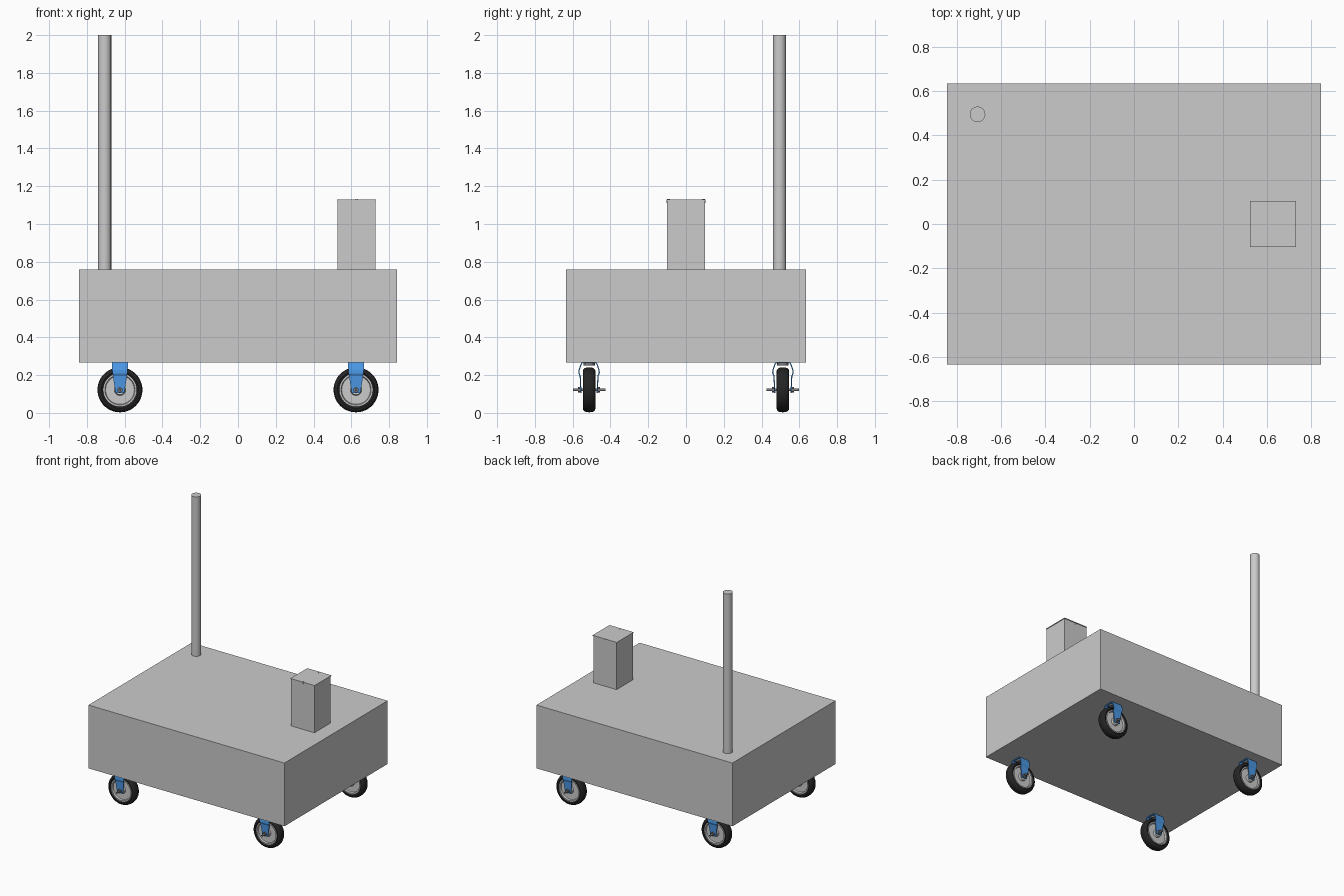
import bpy, math
from mathutils import Matrix

if "Cube" in bpy.data.objects:
    bpy.data.objects.remove(bpy.data.objects["Cube"])


def material(name, rgb):
    m = bpy.data.materials.new(name)
    m.diffuse_color = (*rgb, 1)
    m.use_nodes = True
    m.node_tree.nodes["Principled BSDF"].inputs["Base Color"].default_value = m.diffuse_color
    return m


BLUE = material("blue_paint", (0.07, 0.31, 0.78))
RUBBER = material("rubber", (0.018, 0.018, 0.018))
STEEL = material("dark_steel", (0.2, 0.2, 0.22))


def finish(name, mat=None, smooth=False):
    o = bpy.context.object
    o.name = name
    if mat:
        o.data.materials.append(mat)
    if smooth:
        bpy.ops.object.shade_smooth_by_angle(angle=math.radians(35))
    return o


def box(name, x, y, z):
    bpy.ops.mesh.primitive_cube_add(size=1)
    o = finish(name)
    spans = (x, y, z)
    o.data.transform(Matrix.Translation([sum(s) / 2 for s in spans])
                     @ Matrix.Diagonal([s[1] - s[0] for s in spans] + [1]))
    return o


def cylinder(name, r, depth, loc, along_y=False, sides=32, mat=None):
    bpy.ops.mesh.primitive_cylinder_add(
        radius=r, depth=depth, vertices=sides, location=loc,
        rotation=(math.pi / 2 if along_y else 0, 0, 0))
    return finish(name, mat, sides > 8)


def mesh_object(name, verts, faces, mat=None, smooth=False):
    me = bpy.data.meshes.new(name)
    me.from_pydata(verts, [], faces)
    o = bpy.data.objects.new(name, me)
    bpy.context.collection.objects.link(o)
    bpy.ops.object.select_all(action='DESELECT')
    o.select_set(True)
    bpy.context.view_layer.objects.active = o
    return finish(name, mat, smooth)


def ring(name, profile, loc, mat=None, n=48):
    """Spin a closed (radius, y) profile about the y axis."""
    k = len(profile)
    verts = [(loc[0] + r * math.cos(2 * math.pi * i / n), loc[1] + y,
              loc[2] + r * math.sin(2 * math.pi * i / n))
             for i in range(n) for r, y in profile]
    faces = [(i * k + j, i * k + (j + 1) % k,
              (i + 1) % n * k + (j + 1) % k, (i + 1) % n * k + j)
             for i in range(n) for j in range(k)]
    return mesh_object(name, verts, faces, mat, True)


# Main body and corner pole
box("body", (-0.843, 0.843), (-0.634, 0.634), (0.268, 0.76))
cylinder("pole", 0.035, 1.24, (-0.706, 0.495, 1.38))

# Control box with overhanging lid and small fasteners
box("control_box", (0.527, 0.727), (-0.1, 0.1), (0.76, 1.125))
box("control_box_lid", (0.523, 0.731), (-0.104, 0.104), (1.125, 1.13))
for s in (-1, 1):
    cylinder("lid_screw", 0.008, 0.003, (0.627, s * 0.092, 1.1305), sides=16)
    cylinder("side_screw", 0.006, 0.006, (0.627, s * 0.101, 1.118), True, 16)

# Casters
WHEEL_Z, R = 0.122, 0.119
tyre = [(0.088, -0.026), (0.098, -0.033), (0.106, -0.032), (0.113, -0.026),
        (0.1175, -0.016), (R, 0), (0.1175, 0.016), (0.113, 0.026),
        (0.106, 0.032), (0.098, 0.033), (0.088, 0.026)]
rim = [(0.004, -0.032), (0.026, -0.032), (0.03, -0.018), (0.076, -0.018),
       (0.08, -0.03), (0.089, -0.03), (0.089, 0.03), (0.08, 0.03),
       (0.076, 0.018), (0.03, 0.018), (0.026, 0.032), (0.004, 0.032)]
# Fork half section: y, z, half width in x
fork = [(0.0, 0.267, 0.042), (0.034, 0.267, 0.042), (0.042, 0.258, 0.042),
        (0.053, 0.226, 0.041), (0.054, 0.21, 0.039), (0.047, 0.195, 0.037),
        (0.043, 0.105, 0.023)]
path = [(-y, z, w) for y, z, w in fork[:0:-1]] + fork

for cx in (-0.625, 0.625):
    for cy in (-0.513, 0.513):
        c = (cx, cy, WHEEL_Z)
        ring("tyre", tyre, c, RUBBER)
        ring("wheel_rim", rim, c)
        verts = [(cx + s * w, cy + y, z) for y, z, w in path for s in (-1, 1)]
        faces = [(2 * i, 2 * i + 1, 2 * i + 3, 2 * i + 2)
                 for i in range(len(path) - 1)]
        f = mesh_object("caster_fork", verts, faces, BLUE)
        sol = f.modifiers.new("thickness", 'SOLIDIFY')
        sol.thickness = 0.006
        sol.offset = 0
        # Swivel mount under the body
        cylinder("swivel_bearing", 0.03, 0.012, (cx, cy, 0.258), mat=STEEL)
        cylinder("axle", 0.007, 0.172, c, True, 16, STEEL)
        for s in (-1, 1):
            cylinder("axle_nut", 0.015, 0.012, (cx, cy + s * 0.052, WHEEL_Z),
                     True, 6, STEEL)
